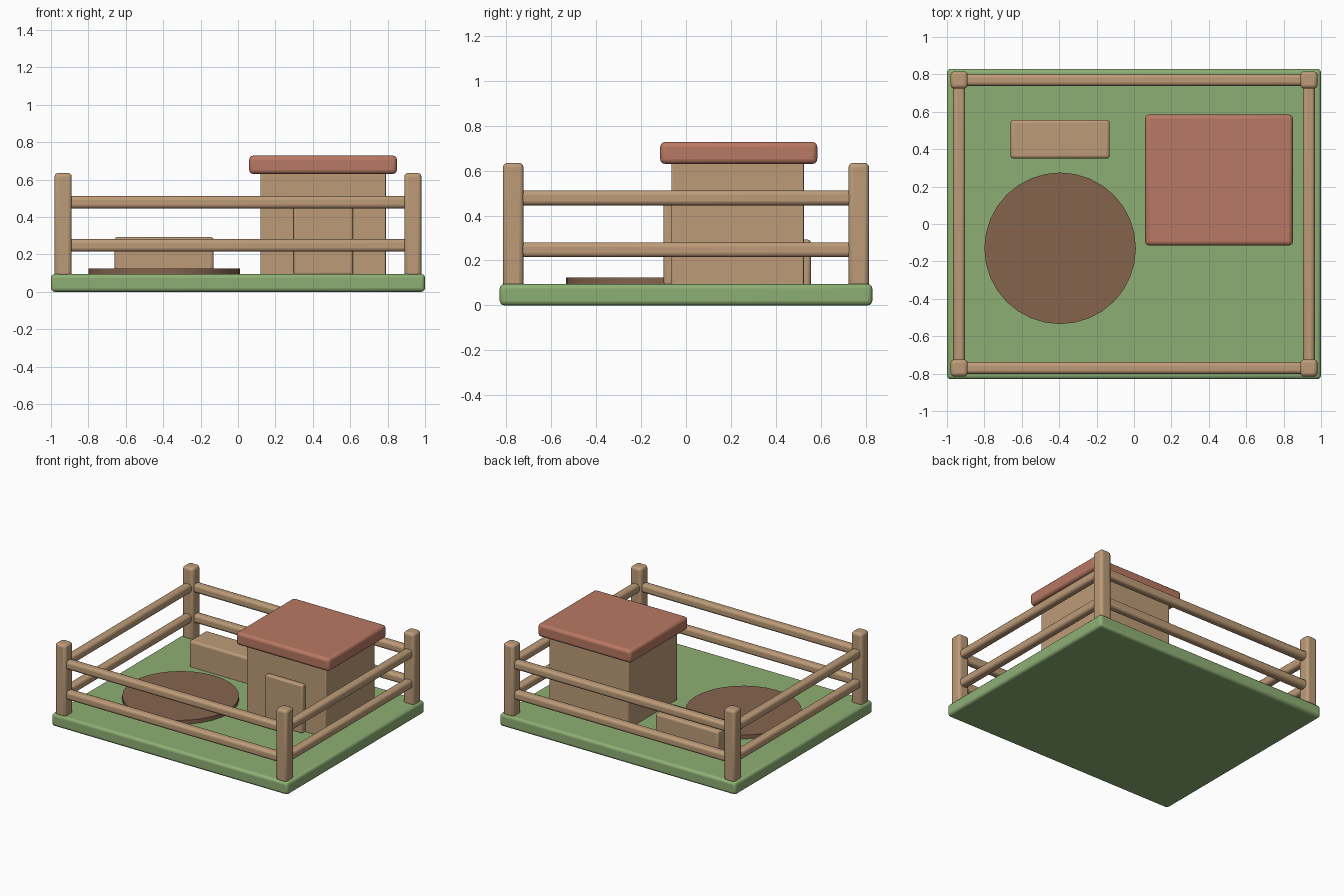
import bpy

default = bpy.data.objects.get("Cube")
if default:
    bpy.data.objects.remove(default, do_unlink=True)


def material(name, rgb):
    mat = bpy.data.materials.new(name)
    mat.use_nodes = True
    mat.diffuse_color = (*rgb, 1)
    mat.node_tree.nodes["Principled BSDF"].inputs["Base Color"].default_value = (*rgb, 1)
    return mat


GRASS = material("grass green", (0.27, 0.43, 0.175))
WOOD = material("tan wood", (0.51, 0.33, 0.19))
ROOF = material("roof red", (0.48, 0.19, 0.125))
MUD = material("mud brown", (0.235, 0.127, 0.076))


def finish(name, mat, bevel=0):
    obj = bpy.context.object
    obj.name = obj.data.name = name
    obj.data.materials.append(mat)
    if bevel:
        mod = obj.modifiers.new("rounded edges", 'BEVEL')
        mod.width = bevel
        mod.segments = 3
        mod.limit_method = 'ANGLE'
    bpy.ops.object.shade_smooth_by_angle()
    return obj


def block(name, x, y, z, mat, bevel):
    """Rounded box spanning the given (low, high) ranges."""
    spans = (x, y, z)
    bpy.ops.mesh.primitive_cube_add(size=1, location=[(a + b) / 2 for a, b in spans])
    bpy.context.object.scale = [b - a for a, b in spans]
    bpy.ops.object.transform_apply(location=False, rotation=False, scale=True)
    return finish(name, mat, bevel)


# Ground
GROUND = 0.095
block("ground", (-1, 1), (-0.83, 0.83), (0, GROUND), GRASS, 0.02)

# Mud patch
bpy.ops.mesh.primitive_cylinder_add(vertices=32, radius=0.405, depth=0.045,
                                    location=(-0.395, -0.13, 0.1025))
finish("mud_patch", MUD)

# Hut with door and flat roof
block("hut_walls", (0.12, 0.79), (-0.065, 0.525), (0.08, 0.65), WOOD, 0.006)
block("hut_door", (0.298, 0.615), (-0.1, -0.05), (0.09, 0.46), WOOD, 0.012)
block("hut_roof", (0.06, 0.85), (-0.115, 0.585), (0.63, 0.728), ROOF, 0.022)

# Feeding trough
block("trough", (-0.66, -0.13), (0.35, 0.557), (0.08, 0.293), WOOD, 0.016)

# Fence posts and rails
PX, PY, HALF, RAIL = 0.935, 0.77, 0.046, 0.032
for side, sx in (("left", 1), ("right", -1)):
    for end, sy in (("front", -1), ("back", 1)):
        block(f"{end}_{side}_post", (sx * PX - HALF, sx * PX + HALF),
              (sy * PY - HALF, sy * PY + HALF), (0.08, 0.635), WOOD, 0.02)

for level, z in (("lower", 0.248), ("upper", 0.479)):
    height = (z - RAIL - 0.001, z + RAIL + 0.001)
    for side, s in (("front", -1), ("back", 1)):
        block(f"{side}_{level}_rail", (-PX, PX),
              (s * PY - RAIL, s * PY + RAIL), height, WOOD, 0.02)
    for side, s in (("right", -1), ("left", 1)):
        block(f"{side}_{level}_rail", (s * PX - RAIL, s * PX + RAIL),
              (-PY, PY), height, WOOD, 0.02)
